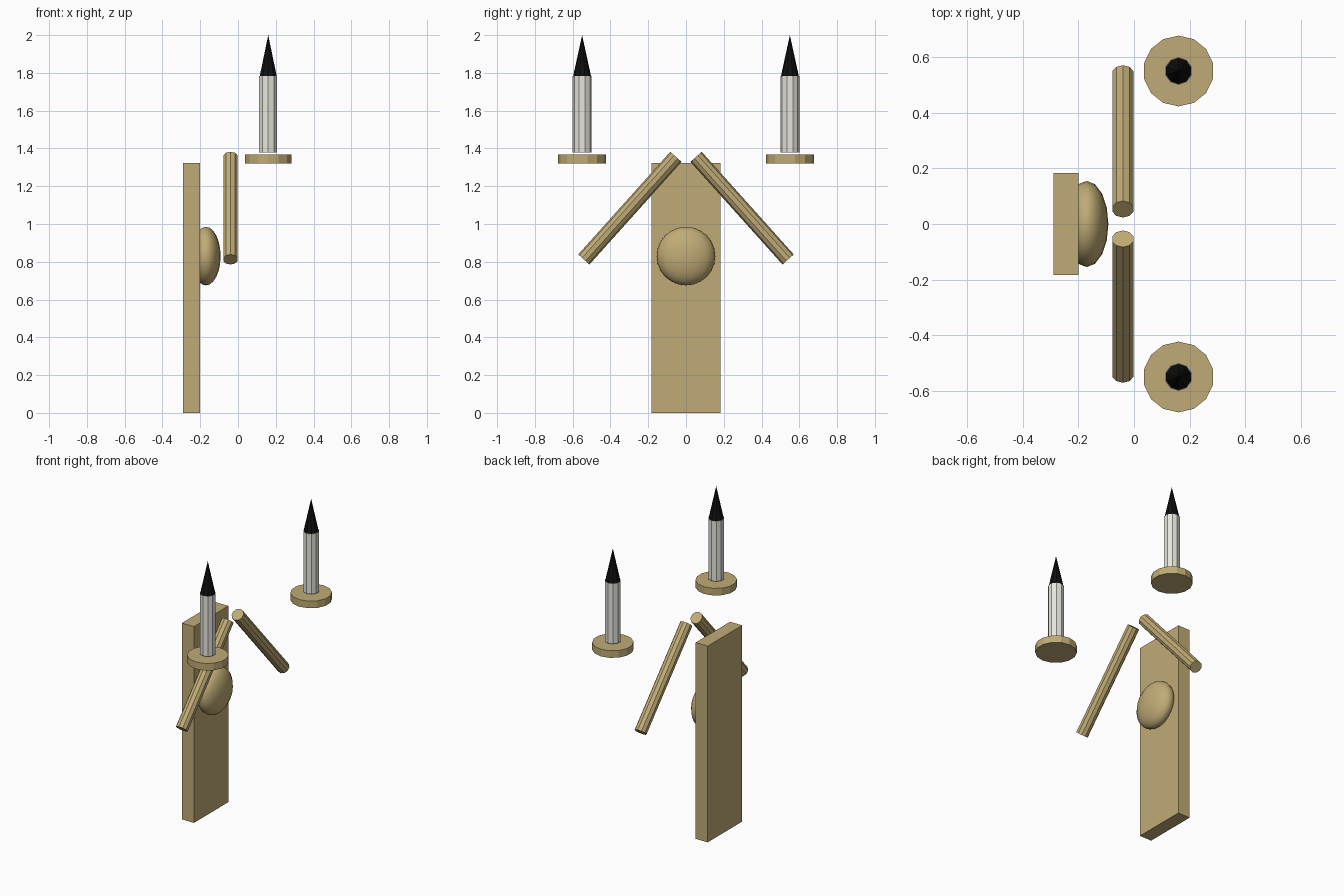
import bpy, bmesh, math
from mathutils import Matrix

if "Cube" in bpy.data.objects:
    bpy.data.objects.remove(bpy.data.objects["Cube"])


def material(name, rgb):
    m = bpy.data.materials.new(name)
    m.diffuse_color = (*rgb, 1)
    m.use_nodes = True
    m.node_tree.nodes["Principled BSDF"].inputs["Base Color"].default_value = m.diffuse_color
    return m


BRASS = material("brass", (0.53, 0.41, 0.18))
WAX = material("wax", (0.80, 0.79, 0.72))
BLACK = material("black", (0.005, 0.005, 0.006))


def finish(name, bm, mat, smooth=False):
    mesh = bpy.data.meshes.new(name)
    for f in bm.faces:
        f.smooth = smooth
    bm.to_mesh(mesh)
    bm.free()
    mesh.materials.append(mat)
    obj = bpy.data.objects.new(name, mesh)
    bpy.context.collection.objects.link(obj)
    return obj


def cone(name, mat, loc, r1, r2, depth, sides, tilt=0.0):
    bm = bmesh.new()
    bmesh.ops.create_cone(bm, cap_ends=True, segments=sides,
                          radius1=r1, radius2=r2, depth=depth)
    obj = finish(name, bm, mat)
    obj.location = loc
    obj.rotation_euler.x = tilt
    return obj


# Wall plate
bm = bmesh.new()
bmesh.ops.create_cube(bm, size=1, matrix=Matrix.Translation((-0.245, 0, 0.661))
                      @ Matrix.Diagonal((0.09, 0.366, 1.322, 1)))
finish("wall_plate", bm, BRASS)

# Flattened boss on the plate
bm = bmesh.new()
bmesh.ops.create_uvsphere(bm, u_segments=16, v_segments=12, radius=1,
                          matrix=Matrix.Translation((-0.17, 0, 0.83))
                          @ Matrix.Diagonal((0.078, 0.155, 0.155, 1)))
finish("boss", bm, BRASS, smooth=True)

# Arm, drip dish, candle and flame on each side
for label, s in (("left", -1), ("right", 1)):
    cone("arm_" + label, BRASS, (-0.04, s * 0.297, 1.084), 0.04, 0.04, 0.73, 10,
         tilt=s * math.radians(41.9))
    y = s * 0.55
    cone("dish_" + label, BRASS, (0.16, y, 1.345), 0.127, 0.127, 0.048, 14)
    cone("candle_" + label, WAX, (0.16, y, 1.582), 0.05, 0.05, 0.405, 10)
    cone("flame_" + label, BLACK, (0.16, y, 1.892), 0.047, 0.0, 0.216, 10)
